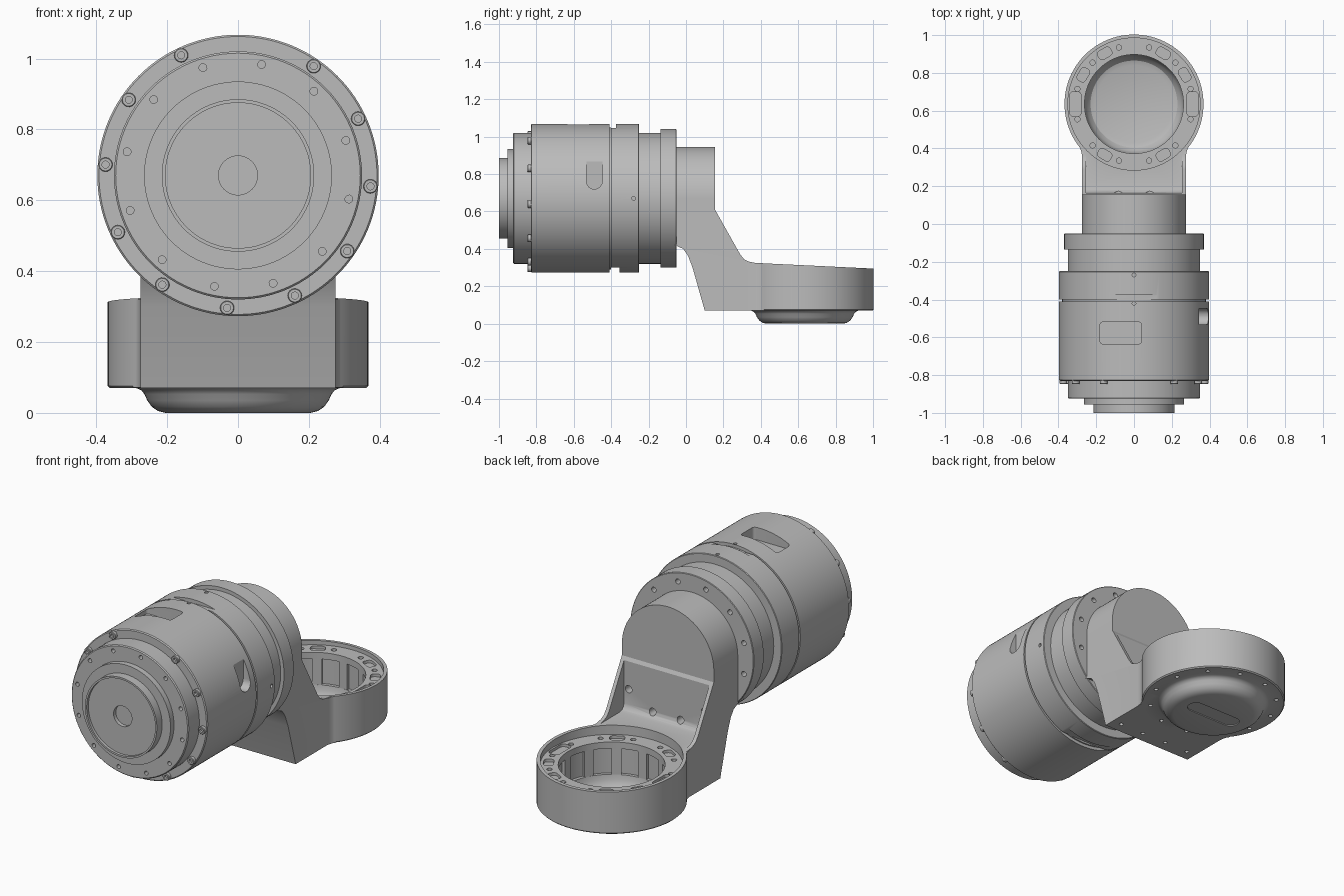
import bpy, bmesh, math
from mathutils import Matrix, Vector

if "Cube" in bpy.data.objects:
    bpy.data.objects.remove(bpy.data.objects["Cube"])

grey = bpy.data.materials.new("machined grey")
grey.use_nodes = True
grey.diffuse_color = (0.5, 0.5, 0.5, 1)
grey.node_tree.nodes["Principled BSDF"].inputs["Base Color"].default_value = (0.5, 0.5, 0.5, 1)

AXIS_Z = 0.67      # height of the motor axis
CUP_Y = 0.635      # centre of the rear cup
CUP = Matrix.Translation((0, CUP_Y, 0))
MOTOR = Matrix.Translation((0, 0, AXIS_Z)) @ Matrix.Rotation(-math.pi / 2, 4, 'X')


def lathe(bm, profile, matrix, seg=96):
    """Closed solid turned from (radius, height) points about local z."""
    rings = []
    for r, h in profile:
        if r == 0:
            rings.append([bm.verts.new(matrix @ Vector((0, 0, h)))] * seg)
        else:
            rings.append([bm.verts.new(matrix @ Vector((r * math.cos(t), r * math.sin(t), h)))
                          for t in (math.tau * i / seg for i in range(seg))])
    for a, b in zip(rings, rings[1:]):
        for i in range(seg):
            j = (i + 1) % seg
            corners = list(dict.fromkeys((a[i], a[j], b[j], b[i])))
            if len(corners) > 2:
                bm.faces.new(corners)


def prism(bm, pts, axis, lo, hi, matrix=Matrix()):
    """Extrude a 2D outline along one axis."""
    def place(p, d):
        c = list(p)
        c.insert("xyz".index(axis), d)
        return bm.verts.new(matrix @ Vector(c))
    a = [place(p, lo) for p in pts]
    b = [place(p, hi) for p in pts]
    bm.faces.new(a)
    bm.faces.new(b)
    for i in range(len(a)):
        j = (i + 1) % len(a)
        bm.faces.new((a[i], a[j], b[j], b[i]))


def box(bm, x, y, z, matrix=Matrix()):
    prism(bm, [(x[0], y[0]), (x[1], y[0]), (x[1], y[1]), (x[0], y[1])], "z", z[0], z[1], matrix)


def rod(bm, r, lo, hi, matrix, seg=20):
    lathe(bm, [(0, lo), (r, lo), (r, hi), (0, hi)], matrix, seg)


def stadium(w, h, r, n=6):
    """Rounded rectangle outline."""
    out = []
    for k, (sx, sy) in enumerate(((1, 1), (-1, 1), (-1, -1), (1, -1))):
        for i in range(n + 1):
            t = math.pi / 2 * (k + i / n)
            out.append((sx * (w / 2 - r) + r * math.cos(t), sy * (h / 2 - r) + r * math.sin(t)))
    return out


def finish(bm, name):
    bmesh.ops.remove_doubles(bm, verts=bm.verts, dist=1e-5)
    bmesh.ops.recalc_face_normals(bm, faces=bm.faces)
    mesh = bpy.data.meshes.new(name)
    bm.to_mesh(mesh)
    bm.free()
    mesh.materials.append(grey)
    ob = bpy.data.objects.new(name, mesh)
    bpy.context.collection.objects.link(ob)
    return ob


def select(ob):
    bpy.ops.object.select_all(action='DESELECT')
    ob.select_set(True)
    bpy.context.view_layer.objects.active = ob


def boolean(ob, bm, operation='DIFFERENCE'):
    tool = finish(bm, "cutter")
    mod = ob.modifiers.new("cut", 'BOOLEAN')
    mod.operation, mod.solver, mod.object = operation, 'EXACT', tool
    mod.use_self = True
    select(ob)
    bpy.ops.object.modifier_apply(modifier=mod.name)
    bpy.data.objects.remove(tool)


def smooth(ob):
    select(ob)
    bpy.ops.object.shade_smooth_by_angle(angle=math.radians(28))


def around(matrix, radius, degrees):
    """Frame on a bolt circle, turned about the axis."""
    return matrix @ Matrix.Rotation(math.radians(degrees), 4, 'Z') @ Matrix.Translation((radius, 0, 0))


# Motor housing with its split groove
bm = bmesh.new()
lathe(bm, [(0, -.83), (.392, -.83), (.397, -.825), (.397, -.41), (.38, -.41), (.38, -.4),
           (.397, -.4), (.397, -.253), (.394, -.25), (0, -.25)], MOTOR, 128)
housing = finish(bm, "motor_housing")

# Housing windows, flats and pin holes
bm = bmesh.new()
side = Matrix.Translation((0, -.49, .815))
prism(bm, stadium(.085, .19, .042), "x", .345, .45, side)
prism(bm, stadium(.22, .115, .015), "z", 1.0, 1.1, Matrix.Translation((-.07, -.577, 0)))
box(bm, (-.3, .3), (-.402, -.375), (1.047, 1.1))
box(bm, (-.3, .3), (-.402, -.355), (.2, .3))
for y in (-.27, -.42):
    rod(bm, .01, 1.03, 1.1, Matrix.Translation((0, y, 0)), 12)
rod(bm, .01, .37, .42, Matrix.Translation((0, -.28, AXIS_Z)) @ Matrix.Rotation(math.pi / 2, 4, 'Y'), 12)
boolean(housing, bm)
smooth(housing)

# Stepped output hub on the front
bm = bmesh.new()
lathe(bm, [(0, -.965), (.055, -.965), (.055, -.985), (.205, -.985), (.205, -1), (.215, -1),
           (.215, -.955), (.265, -.955), (.265, -.925), (.345, -.925), (.35, -.92),
           (.35, -.82), (0, -.82)], MOTOR)
hub = finish(bm, "output_hub")
bm = bmesh.new()
for k in range(12):
    rod(bm, .011, -.95, -.9, around(MOTOR, .32, 12 + 30 * k), 12)
boolean(hub, bm)
smooth(hub)

# Socket-head bolts around the housing front, one position empty
bm = bmesh.new()
for k in range(12):
    if k != 9:
        lathe(bm, [(0, -.835), (.01, -.835), (.01, -.847), (.018, -.847), (.02, -.845),
                   (.02, -.82), (0, -.82)], around(MOTOR, .375, 4.7 + 30 * k), 16)
smooth(finish(bm, "housing_bolts"))

# Rear collar and mounting flange
bm = bmesh.new()
lathe(bm, [(0, -.26), (.35, -.26), (.35, -.135), (.37, -.135), (.37, -.053), (.367, -.05), (0, -.05)], MOTOR)
flange = finish(bm, "rear_flange")
bm = bmesh.new()
for k in range(12):
    rod(bm, .014, -.09, 0, around(MOTOR, .322, 15 + 30 * k), 12)
boolean(flange, bm)
smooth(flange)

# Bracket cup with rounded boss below and sloping rim
bm = bmesh.new()
lathe(bm, [(0, 0), (.205, 0), (.225, .005), (.243, .017), (.256, .035), (.264, .053), (.273, .064),
           (.287, .07), (.362, .07), (.368, .076), (.368, .36), (0, .36)], CUP)
bracket = finish(bm, "bracket")
bm = bmesh.new()
prism(bm, [(.2, .333), (1.1, .29), (1.1, .6), (.2, .6)], "x", -.5, .5)
boolean(bracket, bm)

# Bracket neck: side outline limited by a round-topped arch
bm = bmesh.new()
prism(bm, [(-.06, .945), (.155, .945), (.155, .61), (.29, .37), (.31, .345), (.335, .332), (.37, .325),
           (.5, .319), (.5, .07), (.10, .07), (.035, .30), (.01, .365), (-.015, .4), (-.06, .42)],
      "x", -.4, .4)
neck = finish(bm, "neck")
bm = bmesh.new()
arch = [(.275 * math.cos(math.pi * i / 48), AXIS_Z + .275 * math.sin(math.pi * i / 48)) for i in range(49)]
prism(bm, arch + [(-.275, 0), (.275, 0)], "y", -.2, .7)
boolean(neck, bm, 'INTERSECT')
bm = bmesh.new()
bm.from_mesh(neck.data)
bpy.data.objects.remove(neck)
boolean(bracket, bm, 'UNION')

# Blend between neck and cup
bm = bmesh.new()
for s in (-1, 1):
    prism(bm, [(s * x, y) for x, y in ((.2, .357), (.275, .357), (.278, .38), (.284, .4), (.296, .418), (.2, .45))],
          "z", .071, .322)
boolean(bracket, bm, 'UNION')

# Pocket between the neck ribs
bm = bmesh.new()
prism(bm, [(.165, .8), (.165, .36), (.171, .342), (.182, .33), (.2, .325), (.42, .325), (.42, .8)],
      "x", -.255, .255)
boolean(bracket, bm)

# Cup bore with its bearing ledge
bm = bmesh.new()
lathe(bm, [(0, .022), (.205, .022), (.23, .03), (.248, .05), (.258, .075), (.262, .1), (.28, .1),
           (.28, .235), (.262, .24), (.262, .275), (.35, .275), (.35, .5), (0, .5)], CUP)
boolean(bracket, bm)

# Ledge pockets, bolt holes and the underside slot
bm = bmesh.new()
for a in (0, 30, 60, 120, 150, 180, 240, 300):
    size = (.06, .13, .02) if a % 180 == 0 else (.05, .075, .018)
    prism(bm, stadium(*size), "z", .26, .3, around(CUP, .31, a))
for k in range(12):
    rod(bm, .014, .25, .3, around(CUP, .31, 15 + 30 * k), 12)
    rod(bm, .011, .05, .085, around(CUP, .325, 15 + 30 * k), 12)
for x in (-.22, -.075, .075, .22):
    rod(bm, .011, .05, .1, Matrix.Translation((x, .16, 0)), 12)
for a in (45, 75, 105, 135):
    rod(bm, .02, .12, .2, around(MOTOR, .322, a), 16)
prism(bm, stadium(.32, .09, .044), "z", -.05, .005, CUP)
boolean(bracket, bm)
smooth(bracket)

# Ribs inside the bore
bm = bmesh.new()
for k in range(12):
    box(bm, (-.01, .015), (-.025, .025), (.095, .24), around(CUP, .272, 30 * k))
finish(bm, "bore_ribs")
